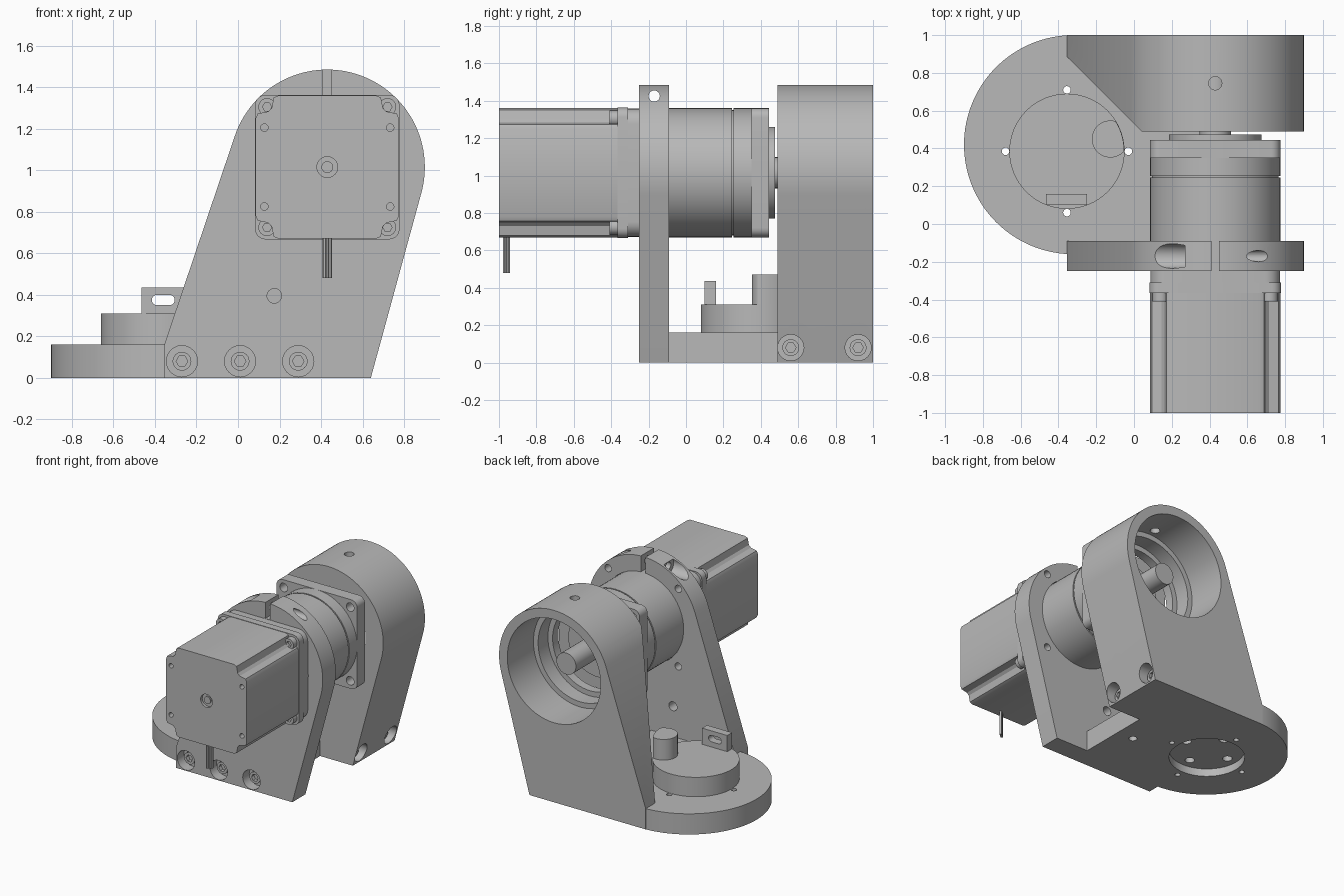
import bpy, bmesh
from math import sin, cos, pi, radians, hypot
from mathutils import Vector

if "Cube" in bpy.data.objects:
    bpy.data.objects.remove(bpy.data.objects["Cube"], do_unlink=True)

grey = bpy.data.materials.new("machined grey")
grey.use_nodes = True
COLOUR = (0.48, 0.48, 0.48, 1)
grey.diffuse_color = COLOUR
for node in grey.node_tree.nodes:
    if node.type == "BSDF_PRINCIPLED":
        node.inputs["Base Color"].default_value = COLOUR

CX, CZ, R = 0.43, 1.015, 0.47     # drive axis and bracket head radius
BX, BY = -0.355, 0.385            # turntable axis
CORNERS = [(1, 1), (-1, 1), (-1, -1), (1, -1)]


def arc(cx, cy, r, start, end, n):
    return [(cx + r * cos(radians(start + (end - start) * i / n)),
             cy + r * sin(radians(start + (end - start) * i / n))) for i in range(n + 1)]


def circle(cx, cy, r, n=48):
    return arc(cx, cy, r, 0, 360, n)[:-1]


def rect(x0, y0, x1, y1):
    return [(x0, y0), (x1, y0), (x1, y1), (x0, y1)]


def finish(mesh):
    mesh.shade_smooth()
    mesh.set_sharp_from_angle(angle=radians(30))


def prism(name, pts, axis, a, b):
    """Extrude a profile along an axis from a to b."""
    place = {"x": lambda u, v, t: (t, u, v),
             "y": lambda u, v, t: (u, t, v),
             "z": lambda u, v, t: (u, v, t)}[axis]
    bm = bmesh.new()
    ends = [[bm.verts.new(place(u, v, t)) for u, v in pts] for t in (a, b)]
    bm.faces.new(ends[0])
    bm.faces.new(ends[1])
    for i in range(len(pts)):
        j = (i + 1) % len(pts)
        bm.faces.new((ends[0][i], ends[0][j], ends[1][j], ends[1][i]))
    bmesh.ops.recalc_face_normals(bm, faces=bm.faces)
    mesh = bpy.data.meshes.new(name)
    bm.to_mesh(mesh)
    bm.free()
    mesh.materials.append(grey)
    finish(mesh)
    ob = bpy.data.objects.new(name, mesh)
    bpy.context.collection.objects.link(ob)
    return ob


def cut(ob, *cutters):
    """Subtract each (profile, axis, start, end) and bake the result."""
    tools = []
    for spec in cutters:
        tool = prism("cutter", *spec)
        tool.hide_render = True
        mod = ob.modifiers.new("cut", "BOOLEAN")
        mod.operation, mod.solver, mod.object = "DIFFERENCE", "EXACT", tool
        tools.append(tool)
    bpy.context.view_layer.update()
    graph = bpy.context.evaluated_depsgraph_get()
    mesh = bpy.data.meshes.new_from_object(ob.evaluated_get(graph))
    ob.modifiers.clear()
    ob.data = mesh
    for tool in tools:
        bpy.data.objects.remove(tool, do_unlink=True)
    finish(mesh)
    return ob


def rounded_square(h, r):
    pts = []
    for k, (sx, sz) in enumerate(CORNERS):
        pts += arc(CX + sx * (h - r), CZ + sz * (h - r), r, 90 * k, 90 * k + 90, 6)
    return pts


# Shared bracket outline: round head with tangent sides
bracket = [(-0.355, 0), (0.64, 0)] + arc(CX, CZ, R, -15.2, 161.4, 56) + [(-0.355, 0.16)]

# Front clamp plate
FOOT_X = (-0.27, 0.01, 0.29)
plate_cuts = [(circle(CX, CZ, 0.347, 64), "y", -0.4, 0.1),
              (rect(0.41, 1.25, 0.45, 1.6), "y", -0.4, 0.1),
              (circle(0.175, 0.395, 0.035, 24), "y", -0.4, 0.1),
              (circle(-0.17, 1.425, 0.03, 24), "x", -0.2, 1.0),
              (circle(-0.17, 1.425, 0.065, 24), "x", -0.2, 0.27)]
for x in FOOT_X:
    plate_cuts.append((circle(x, 0.08, 0.075, 24), "y", -0.4, -0.17))
for sx, sz in CORNERS:
    plate_cuts.append((circle(CX + 0.3 * sx, CZ + 0.3 * sz, 0.028, 20), "y", -0.4, 0.1))
cut(prism("front_clamp_plate", bracket, "y", -0.25, -0.09), *plate_cuts)
for x in FOOT_X:
    cut(prism("plate_foot_screw", circle(x, 0.08, 0.045, 24), "y", -0.21, -0.16),
        (circle(x, 0.08, 0.028, 6), "y", -0.3, -0.18))

# Rear bearing housing with a stepped bore and bevelled inner corner
housing_cuts = [(circle(CX, CZ, 0.40, 64), "y", 0.68, 1.2),
                (circle(CX, CZ, 0.36, 64), "y", 0.56, 1.2),
                (circle(CX, CZ, 0.32, 64), "y", 0.3, 1.2),
                (circle(CX, 0.745, 0.035, 24), "z", 1.2, 1.7),
                ([(-0.46, 0.99), (-0.46, 0.39), (0.14, 0.39)], "z", -0.1, 1.6)]
for y in (0.56, 0.92):
    housing_cuts.append((circle(y, 0.08, 0.07, 24), "x", 0.58, 0.9))
cut(prism("rear_bearing_housing", bracket, "y", 0.49, 1.0), *housing_cuts)
for y in (0.56, 0.92):
    cut(prism("housing_foot_screw", circle(y, 0.08, 0.045, 24), "x", 0.56, 0.61),
        (circle(y, 0.08, 0.028, 6), "x", 0.59, 0.7))

# Base slab with rounded end, underside recess and bolt holes
slab = arc(-0.32, 0.42, 0.58, 90, 270, 64) + [(0.36, -0.16), (0.36, 1.0)]
slab_cuts = [(circle(BX, BY, 0.27), "z", -0.1, 0.06)]
for sx, sy in ((1, 0), (0, 1), (-1, 0), (0, -1)):
    slab_cuts.append((circle(BX + 0.325 * sx, BY + 0.325 * sy, 0.02, 16), "z", -0.1, 0.3))
    slab_cuts.append((circle(BX + 0.19 * sx, BY + 0.19 * sy, 0.035, 16), "z", -0.1, 0.12))
for x, y, r in ((0.02, 0.93, 0.06), (-0.26, 0.93, 0.06), (-0.085, 0.76, 0.06), (0.22, 0.25, 0.03)):
    slab_cuts.append((circle(x, y, r, 24), "z", -0.1, 0.08))
cut(prism("base_slab", slab, "z", 0, 0.16), *slab_cuts)

# Turntable sensor on the base: drum, connector trimmed to the drum, slotted tab
prism("turntable_drum", circle(BX, BY, 0.305, 64), "z", 0.155, 0.31)
trimmed = []
for x, y in circle(-0.125, 0.45, 0.098):
    k = min(1, 0.303 / hypot(x - BX, y - BY))
    trimmed.append((BX + (x - BX) * k, BY + (y - BY) * k))
prism("drum_connector", trimmed, "z", 0.3, 0.47)
slot = arc(-0.33, 0.375, 0.025, -90, 90, 10) + arc(-0.39, 0.375, 0.025, 90, 270, 10)
cut(prism("slotted_tab", rect(-0.465, 0.1, -0.25, 0.16), "z", 0.3, 0.435),
    (slot, "y", 0, 0.3))

# Motor body with scooped corners
body = []
quarter = [(0.345, 0.235), (0.335, 0.258), (0.285, 0.268), (0.268, 0.285),
           (0.258, 0.335), (0.235, 0.345)]
for k in range(4):
    c, s = round(cos(k * pi / 2)), round(sin(k * pi / 2))
    body += [(CX + u * c - v * s, CZ + u * s + v * c) for u, v in quarter]
motor_cuts = [(circle(CX, CZ, 0.05, 32), "y", -1.1, -0.98)]
for sx, sz in CORNERS:
    motor_cuts.append((circle(CX + 0.303 * sx, CZ + 0.19 * sz, 0.018, 16), "y", -1.1, -0.96))
cut(prism("motor_body", body, "y", -1.0, -0.35), *motor_cuts)
prism("motor_rear_shaft", circle(CX, CZ, 0.028, 24), "y", -0.99, -0.95)
prism("motor_flange", rounded_square(0.348, 0.05), "y", -0.365, -0.31)
prism("adapter_flange", rounded_square(0.343, 0.08), "y", -0.31, -0.245)
for sx, sz in CORNERS:
    x, z = CX + 0.29 * sx, CZ + 0.29 * sz
    cut(prism("flange_bolt", circle(x, z, 0.042, 24), "y", -0.41, -0.36),
        (circle(x, z, 0.022, 6), "y", -0.5, -0.385))
for i in (-1, 0, 1):
    prism("motor_wire", circle(CX + 0.014 * i, -0.96 + 0.01 * i, 0.009, 12), "z", 0.48, 0.7)

# Gearbox with groove, output flange, pilot and shaft
prism("gearbox_core", circle(CX, CZ, 0.335, 64), "y", -0.2, 0.3)
prism("gearbox_barrel", circle(CX, CZ, 0.345, 64), "y", -0.25, 0.245)
prism("gearbox_collar", circle(CX, CZ, 0.345, 64), "y", 0.255, 0.355)
flange_cuts = [(circle(CX + 0.285 * sx, CZ + 0.285 * sz, 0.033, 20), "y", 0.2, 0.6)
               for sx, sz in CORNERS]
cut(prism("output_flange", rounded_square(0.345, 0.05), "y", 0.35, 0.445), *flange_cuts)
prism("output_pilot", circle(CX, CZ, 0.245, 64), "y", 0.44, 0.475)
prism("output_shaft", circle(CX, CZ, 0.083, 32), "y", 0.47, 0.85)
